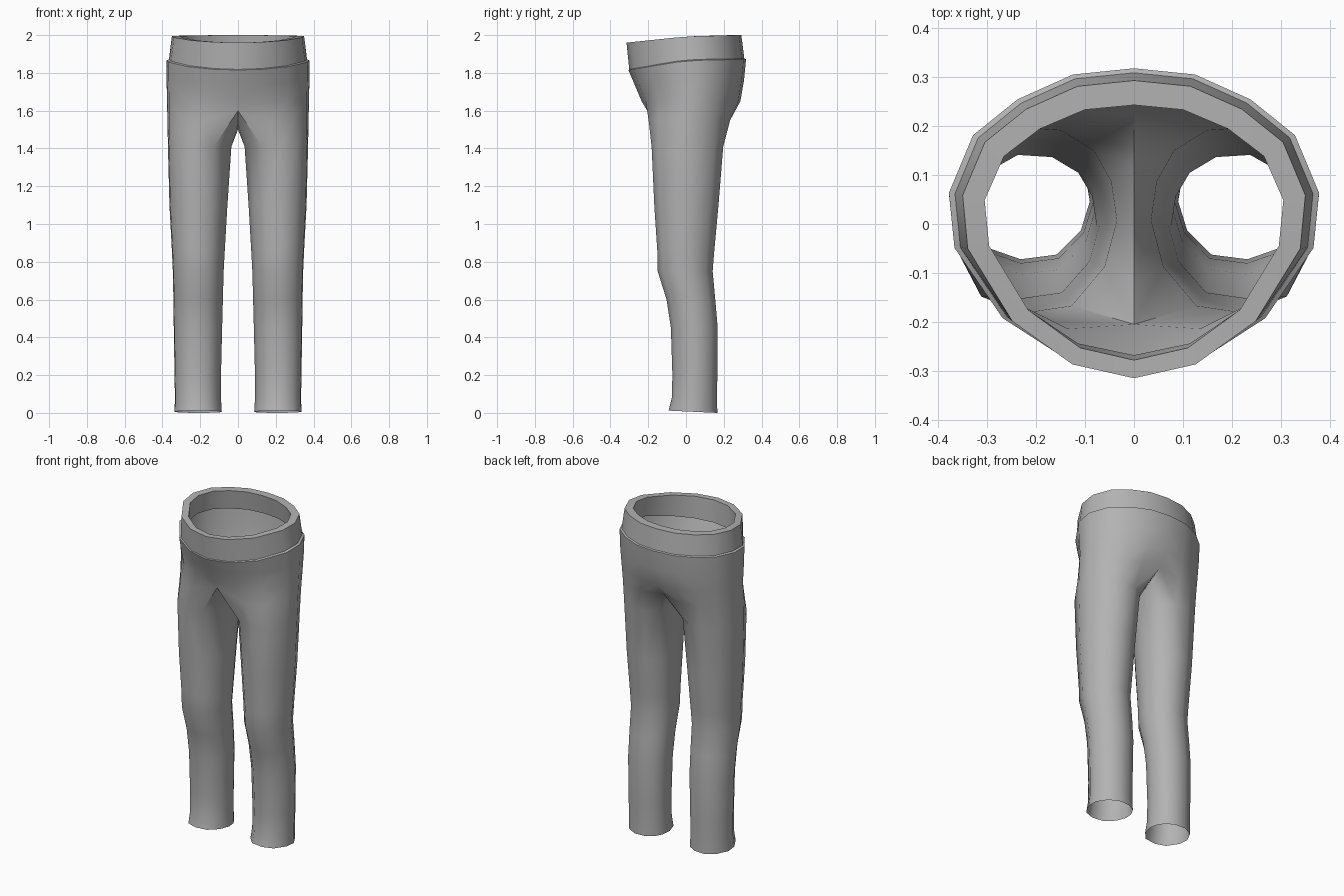
import bpy, bmesh, math

if "Cube" in bpy.data.objects:
    bpy.data.objects.remove(bpy.data.objects["Cube"])

fabric = bpy.data.materials.new("grey_fabric")
fabric.diffuse_color = (0.45, 0.45, 0.45, 1)
fabric.use_nodes = True
fabric.node_tree.nodes["Principled BSDF"].inputs["Base Color"].default_value = fabric.diffuse_color

# Unit outlines of the right half: (outward, back), from back centre to front centre
HIP = [(0, 1), (.33, .96), (.63, .8), (.87, .57), (1, .2),
       (.97, -.16), (.71, -.63), (.36, -.91), (0, -1)]
LEG = [(-.72, .75), (-.32, .97), (.2, 1), (.7, .74), (1, .22), (.97, -.28),
       (.65, -.82), (.15, -1), (-.45, -.92), (-.85, -.5), (-1, 0), (-.93, .42)]


def hip_ring(bm, half_x, front, back, z_front, z_side, z_back):
    """Half ring around the body; its height follows y on both sides."""
    ring = []
    for u, v in HIP:
        y = v * back if v > 0 else -v * front
        z = z_side + ((z_back if v > 0 else z_front) - z_side) * abs(v)
        ring.append(bm.verts.new((u * half_x, y, z)))
    return ring


def leg_ring(bm, z, x0, x1, front, back, tilt=0):
    cx, hx, cy, hy = (x0 + x1) / 2, (x1 - x0) / 2, (front + back) / 2, (back - front) / 2
    return [bm.verts.new((cx + u * hx, cy + v * hy, z + tilt * (1 - v) / 2)) for u, v in LEG]


def bridge(bm, a, b, closed=False):
    n = len(a)
    for i in range(n if closed else n - 1):
        j = (i + 1) % n
        bm.faces.new((a[i], a[j], b[j], b[i]))


def finish(bm, name, angle):
    """Mirror the half and shade it."""
    bmesh.ops.recalc_face_normals(bm, faces=bm.faces)
    # open shells: make the outermost face look outward
    f = max(bm.faces, key=lambda f: f.calc_center_median().x)
    if f.normal.x < 0:
        bmesh.ops.reverse_faces(bm, faces=bm.faces)
    me = bpy.data.meshes.new(name)
    bm.to_mesh(me)
    bm.free()
    me.materials.append(fabric)
    ob = bpy.data.objects.new(name, me)
    bpy.context.collection.objects.link(ob)
    mir = ob.modifiers.new("mirror", 'MIRROR')
    mir.use_clip = True
    bpy.ops.object.select_all(action='DESELECT')
    ob.select_set(True)
    bpy.context.view_layer.objects.active = ob
    bpy.ops.object.modifier_apply(modifier="mirror")
    bpy.ops.object.shade_smooth_by_angle(angle=math.radians(angle))


# Trousers: hip rings, with a small folded ledge under the waistband
bm = bmesh.new()
hips = [hip_ring(bm, *r) for r in (
    (.355, -.292, .298, 1.825, 1.875, 1.88),
    (.378, -.305, .318, 1.815, 1.865, 1.872),
    (.378, -.275, .307, 1.745, 1.76, 1.76),
    (.376, -.235, .288, 1.65, 1.65, 1.65))]
for a, b in zip(hips, hips[1:]):
    bridge(bm, a, b)

# Legs, from the thigh to the hem
legs = [leg_ring(bm, *r) for r in (
    (1.41, .035, .371, -.182, .197),
    (1.10, .056, .363, -.168, .172),
    (.86, .070, .350, -.152, .150),
    (.75, .076, .345, -.150, .141),
    (.60, .080, .342, -.103, .155),
    (.45, .084, .340, -.080, .168),
    (.20, .090, .336, -.072, .166),
    (.08, .090, .334, -.075, .164),
    (0, .086, .336, -.092, .166, .012))]

# Crotch ring: halfway between hip and thigh outside, centre seam inside
seam = {0: (.225, 1.575), 8: (-.205, 1.6), 9: (-.12, 1.535), 10: (0, 1.5), 11: (.12, 1.515)}
crotch = []
for i in range(12):
    if i in seam:
        co = (0, *seam[i])
    else:
        co = (hips[-1][i].co + legs[0][i].co) / 2
        co.z = 1.55
    crotch.append(bm.verts.new(co))
bridge(bm, hips[-1], crotch[:9])
bridge(bm, crotch, legs[0], True)
for a, b in zip(legs, legs[1:]):
    bridge(bm, a, b, True)
finish(bm, "trousers", 50)

# Waistband: a thick ring, higher at the back
bm = bmesh.new()
rings = [hip_ring(bm, *r) for r in (
    (.366, -.300, .309, 1.815, 1.867, 1.874),
    (.350, -.315, .293, 1.96, 1.993, 2.0),
    (.305, -.278, .243, 1.96, 1.993, 2.0),
    (.318, -.268, .262, 1.825, 1.875, 1.882))]
for i in range(4):
    bridge(bm, rings[i], rings[(i + 1) % 4])
finish(bm, "waistband", 40)
